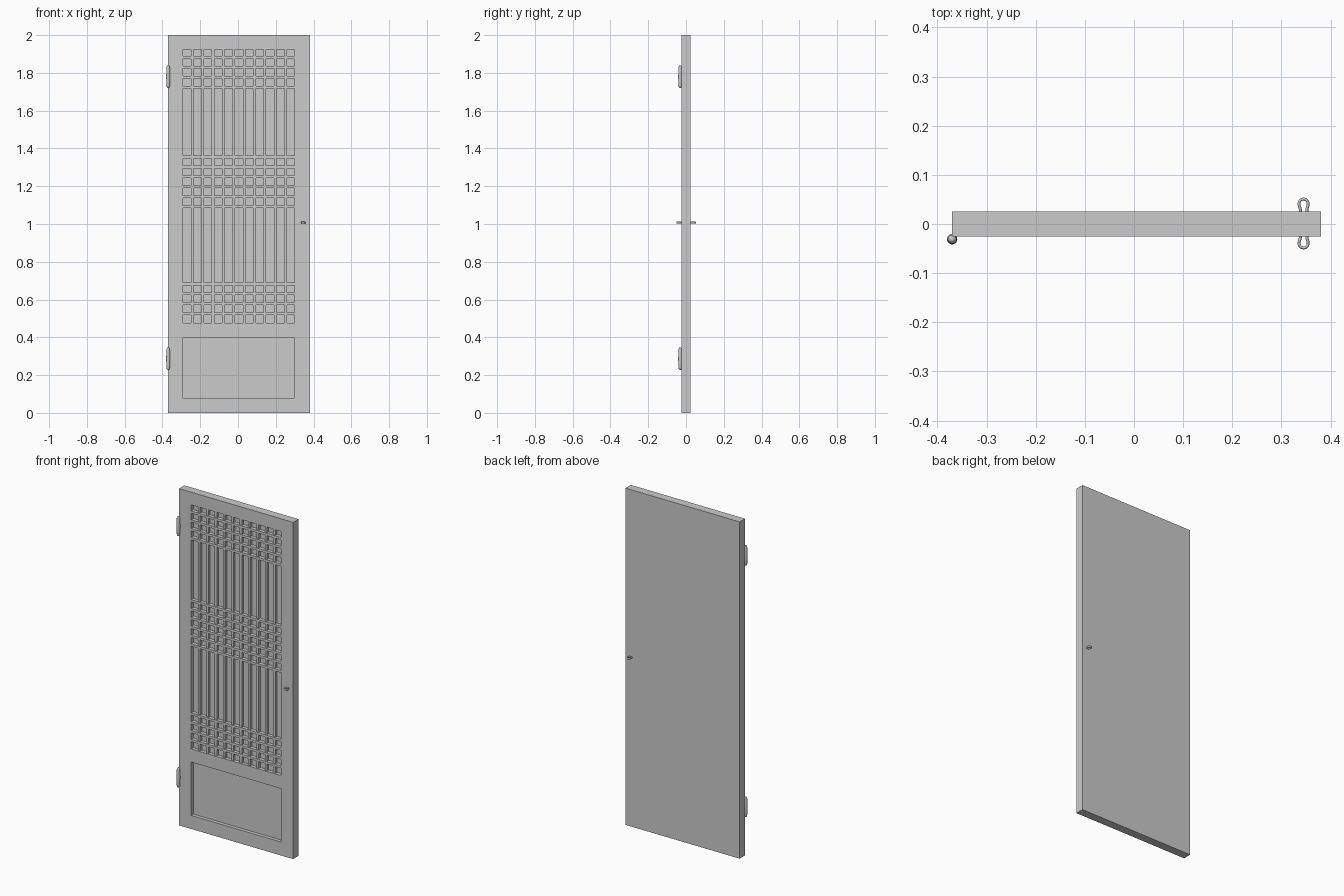
import bpy, bmesh, math
from mathutils import Matrix

if "Cube" in bpy.data.objects:
    bpy.data.objects.remove(bpy.data.objects["Cube"])

CX = 0.005                      # centre of the door leaf
X0, X1 = -0.29, 0.30            # panel opening
Z0, Z1 = 0.475, 1.925           # lattice opening
FRONT, FLOOR, BACK = -0.025, -0.004, 0.025
BAR = 0.014


def boxes_object(name, boxes):
    """One mesh object made from (x0, x1, y0, y1, z0, z1) boxes."""
    bm = bmesh.new()
    for x0, x1, y0, y1, z0, z1 in boxes:
        m = Matrix.Translation(((x0 + x1) / 2, (y0 + y1) / 2, (z0 + z1) / 2))
        m = m @ Matrix.Diagonal((x1 - x0, y1 - y0, z1 - z0, 1))
        bmesh.ops.create_cube(bm, size=1, matrix=m)
    return mesh_object(name, bm)


def mesh_object(name, bm):
    me = bpy.data.meshes.new(name)
    bm.to_mesh(me)
    bm.free()
    ob = bpy.data.objects.new(name, me)
    bpy.context.collection.objects.link(ob)
    return ob


# Door leaf: openings between the flush horizontal bars, plus lower panel
pitch = 0.0525
rails = ([1.724 + i * pitch for i in range(4)]
         + [1.092 + i * pitch for i in range(6)]
         + [0.525 + i * pitch for i in range(4)])
rails.sort()
lows = [Z0] + [z + BAR / 2 for z in rails]
highs = [z - BAR / 2 for z in rails] + [Z1]
cuts = [(X0, X1, -0.05, FLOOR, a, b) for a, b in zip(lows, highs)]
cuts.append((X0, X1, -0.05, FLOOR, 0.08, 0.397))

leaf = boxes_object("door_leaf", [(-0.37, 0.38, FRONT, BACK, 0, 2)])
cutter = boxes_object("opening_cutter", cuts)
cutter.hide_render = True
mod = leaf.modifiers.new("openings", 'BOOLEAN')
mod.operation = 'DIFFERENCE'
mod.solver = 'EXACT'
mod.object = cutter
bpy.context.view_layer.objects.active = leaf
bpy.ops.object.modifier_apply(modifier=mod.name)
bpy.data.objects.remove(cutter)

# Vertical lattice bars, set slightly behind the horizontal ones
step = (X1 - X0 + BAR) / 11
bars = []
for i in range(10):
    x = CX + (i - 4.5) * step
    bars.append((x - BAR / 2, x + BAR / 2, FRONT + 0.005, FLOOR + 0.002,
                 Z0 - 0.003, Z1 + 0.003))
boxes_object("vertical_lattice_bars", bars)


# Hinges: turned barrels with domed ends
def hinge(name, zc, half=0.06, seg=20):
    prof = [(0.0, -half), (0.004, -half + 0.001), (0.007, -half + 0.005),
            (0.009, -half + 0.013), (0.0095, -0.02), (0.0105, 0)]
    prof += [(r, -z) for r, z in reversed(prof[:-1])]
    bm = bmesh.new()
    vs = [bm.verts.new((r, 0, z)) for r, z in prof]
    es = [bm.edges.new(p) for p in zip(vs, vs[1:])]
    bmesh.ops.spin(bm, geom=vs + es, cent=(0, 0, 0), axis=(0, 0, 1),
                   angle=math.tau, steps=seg)
    bmesh.ops.remove_doubles(bm, verts=bm.verts, dist=1e-5)
    bmesh.ops.recalc_face_normals(bm, faces=bm.faces)
    for f in bm.faces:
        f.smooth = True
    ob = mesh_object(name, bm)
    ob.location = (-0.37, -0.031, zc)


hinge("upper_hinge", 1.78)
hinge("lower_hinge", 0.287)


# Pull loops: teardrop rings on both faces
def pull(name, side, shift):
    half = [(0.0075, 0.020), (0.0065, 0.028), (0.0092, 0.040), (0.006, 0.0475)]
    pts = half + [(0, 0.0495)] + [(-x, y) for x, y in reversed(half)]
    cu = bpy.data.curves.new(name, 'CURVE')
    cu.dimensions = '3D'
    cu.bevel_depth = 0.003
    cu.bevel_resolution = 3
    cu.resolution_u = 6
    sp = cu.splines.new('BEZIER')
    sp.bezier_points.add(len(pts) - 1)
    for bp, (x, y) in zip(sp.bezier_points, pts):
        bp.co = (x, side * (y + shift), 0)
        bp.handle_left_type = bp.handle_right_type = 'AUTO'
    ob = bpy.data.objects.new(name, cu)
    bpy.context.collection.objects.link(ob)
    ob.location = (0.345, 0, 1.007)
    ob.scale = (1, 1, 1.8)


pull("front_pull", -1, -0.001)
pull("back_pull", 1, 0.001)
